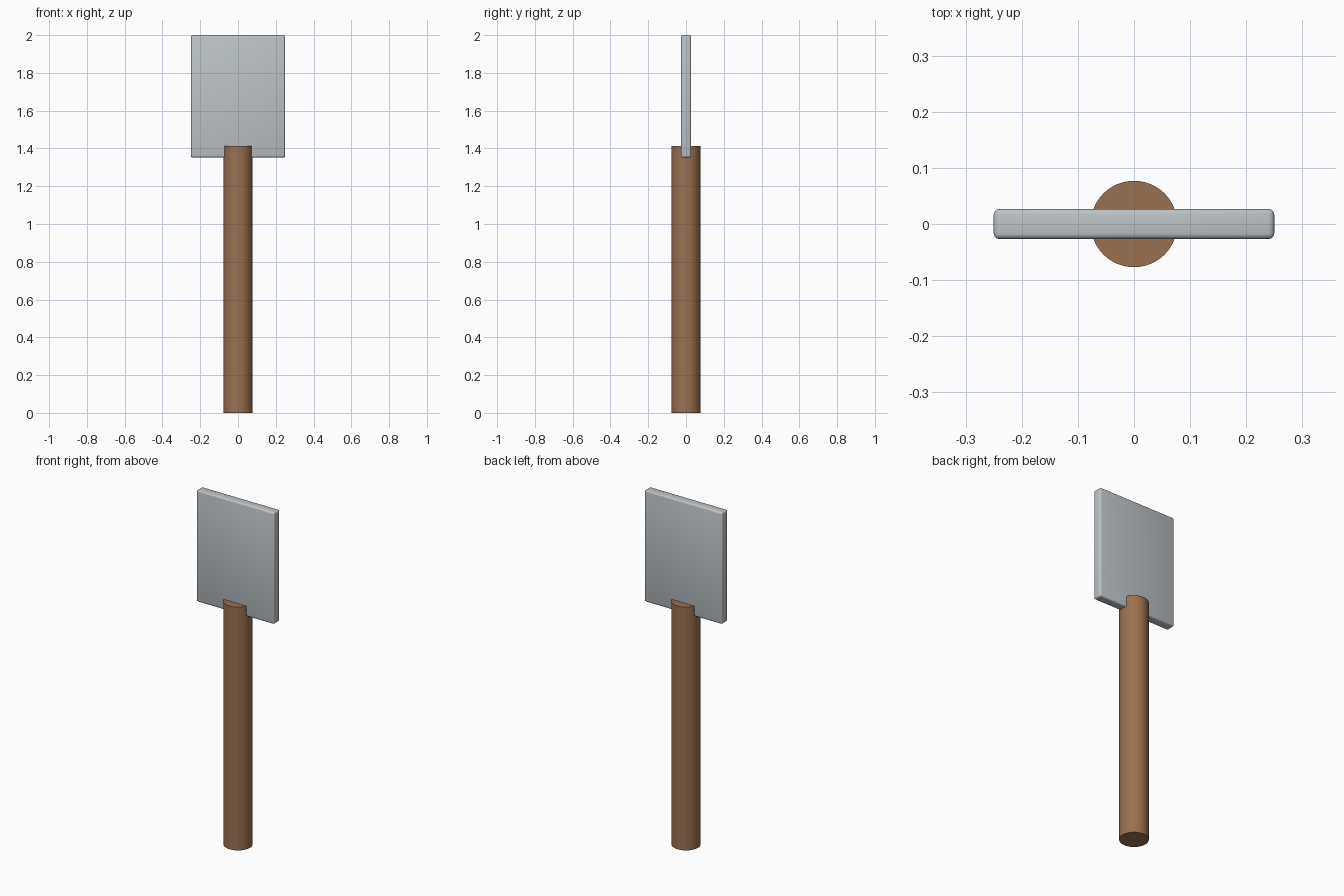
import bpy
import math

if "Cube" in bpy.data.objects:
    bpy.data.objects.remove(bpy.data.objects["Cube"])


def material(name, color):
    m = bpy.data.materials.new(name)
    m.diffuse_color = (*color, 1)
    m.use_nodes = True
    m.node_tree.nodes["Principled BSDF"].inputs["Base Color"].default_value = m.diffuse_color
    return m


def finish(obj, name, mat):
    obj.name = name
    obj.data.materials.append(mat)
    bpy.ops.object.shade_smooth_by_angle(angle=math.radians(35))


wood = material("brown wood", (0.33, 0.165, 0.08))
metal = material("grey metal", (0.51, 0.545, 0.565))

# Round wooden handle
HANDLE_TOP = 1.413
bpy.ops.mesh.primitive_cylinder_add(vertices=48, radius=0.077, depth=HANDLE_TOP,
                                    location=(0, 0, HANDLE_TOP / 2))
finish(bpy.context.object, "handle", wood)

# Flat blade set into the top of the handle, with softened edges
BLADE_BOTTOM, BLADE_TOP = 1.352, 2.0
bpy.ops.mesh.primitive_cube_add(size=1, location=(0, 0, (BLADE_BOTTOM + BLADE_TOP) / 2))
blade = bpy.context.object
blade.scale = (0.5, 0.054, BLADE_TOP - BLADE_BOTTOM)
bpy.ops.object.transform_apply(location=False, rotation=False, scale=True)
bevel = blade.modifiers.new("soft edges", 'BEVEL')
bevel.width = 0.01
bevel.segments = 3
bpy.ops.object.modifier_apply(modifier=bevel.name)
finish(blade, "blade", metal)
